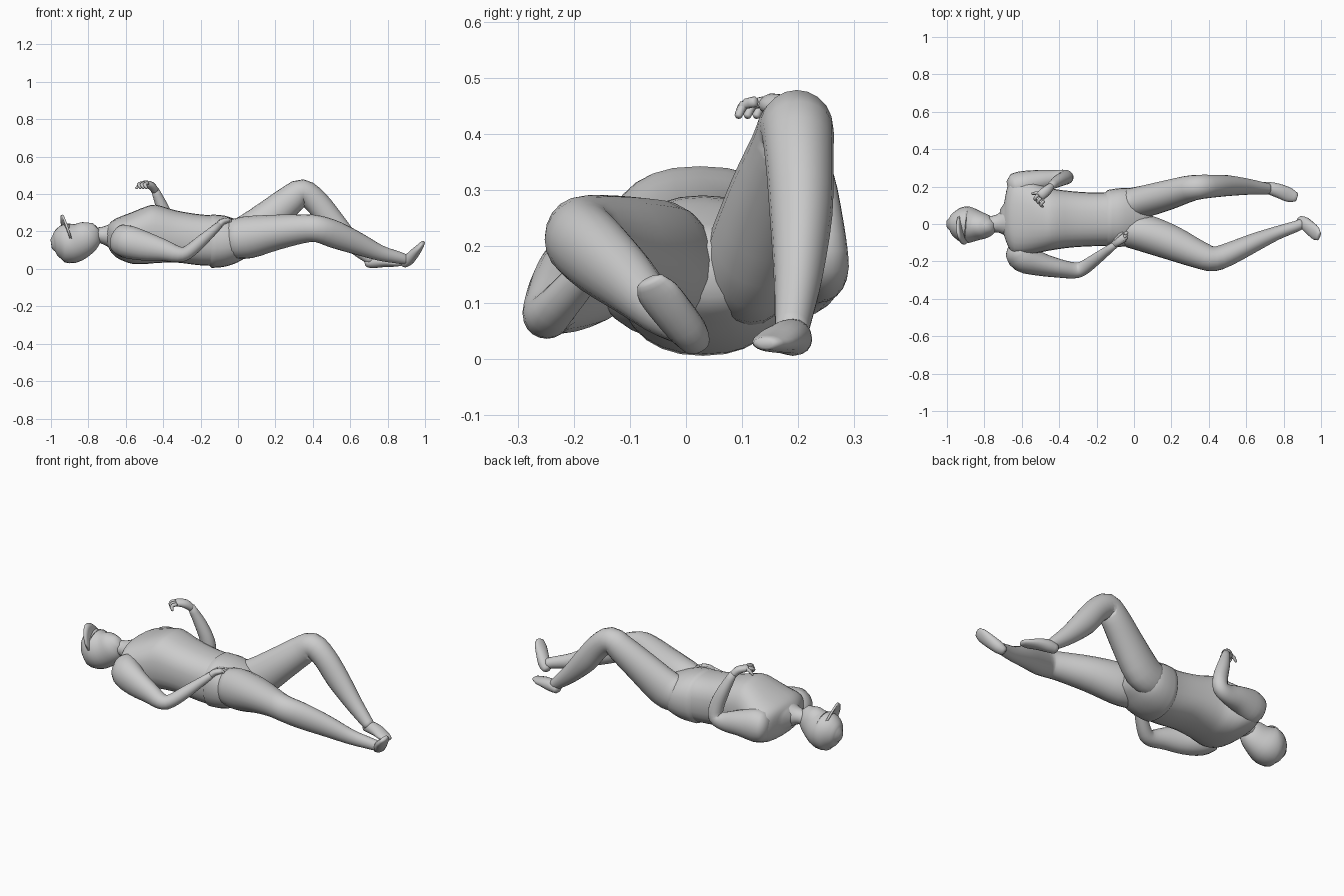
import bpy, bmesh, math
from mathutils import Vector

SIDES, STEPS = 20, 3


def finish(bm, name):
    bmesh.ops.recalc_face_normals(bm, faces=bm.faces)
    me = bpy.data.meshes.new(name)
    bm.to_mesh(me)
    bm.free()
    ob = bpy.data.objects.new(name, me)
    bpy.context.collection.objects.link(ob)
    for p in me.polygons:
        p.use_smooth = True
    return ob


def spline(rows):
    """Catmull-Rom resampling of rows (x, y, z, side radius, up radius)."""
    v = [Vector(r) for r in rows]
    v = [v[0] * 2 - v[1]] + v + [v[-1] * 2 - v[-2]]
    out = []
    for i in range(1, len(v) - 2):
        a, b, c, d = v[i - 1:i + 3]
        for k in range(STEPS):
            t = k / STEPS
            out.append(0.5 * (2 * b + (c - a) * t + (2 * a - 5 * b + 4 * c - d) * t * t
                              + (3 * b - a - 3 * c + d) * t ** 3))
    return out + [v[-2]]


def loft(name, rows, sides=SIDES, power=1.0, upright=False):
    """Skin elliptical rings along a path, with rounded ends."""
    pts = spline(rows)
    rings = []
    for i, p in enumerate(pts):
        q, r = pts[max(i - 1, 0)], pts[min(i + 1, len(pts) - 1)]
        t = (Vector(r[:3]) - Vector(q[:3])).normalized()
        if upright:
            t = Vector((1, 0, 0))
        side = Vector((0, 1, 0))
        side = (side - t * side.dot(t)).normalized()
        rings.append((Vector(p[:3]), t, side, t.cross(side), abs(p[3]), abs(p[4])))

    def tip(ring, sign):
        c, t, s, u, a, b = ring
        return (c + t * sign * 0.4 * min(a, b), t, s, u, a * 0.6, b * 0.6)
    rings = [tip(rings[0], -1)] + rings + [tip(rings[-1], 1)]
    bm = bmesh.new()
    loops = []
    for c, t, s, u, a, b in rings:
        loop = []
        for k in range(sides):
            w = 2 * math.pi * k / sides
            cx, sx = math.cos(w), math.sin(w)
            cx = math.copysign(abs(cx) ** power, cx)
            sx = math.copysign(abs(sx) ** power, sx)
            loop.append(bm.verts.new(c + s * cx * a + u * sx * b))
        loops.append(loop)
    for A, B in zip(loops, loops[1:]):
        for k in range(sides):
            n = (k + 1) % sides
            bm.faces.new((A[k], A[n], B[n], B[k]))
    bm.faces.new(loops[0])
    bm.faces.new(loops[-1])
    return finish(bm, name)


# Torso with broad shoulders, trousers and sloping neck
loft("torso", [(-.695, .025, .175, .085, .055), (-.675, .045, .17, .16, .085),
               (-.64, .045, .165, .21, .11), (-.57, .04, .165, .205, .137),
               (-.50, .03, .178, .182, .152), (-.44, .025, .187, .165, .156),
               (-.33, .025, .173, .15, .139), (-.20, .025, .155, .143, .136),
               (-.08, .03, .15, .145, .133)], 28, .82, True)
loft("trouser_waist", [(-.14, .03, .148, .152, .143), (-.07, .035, .148, .157, .136),
                       (.0, .04, .148, .145, .112), (.07, .045, .155, .09, .075)], 28, .88, True)
loft("neck", [(-.67, .017, .175, .09, .072), (-.715, .008, .178, .057, .05),
              (-.75, 0, .18, .045, .042), (-.82, -.01, .17, .05, .05)], upright=True)

# Head from crown to chin
loft("head", [(-.985, .0, .135, .035, .042), (-.97, .0, .137, .06, .07),
              (-.93, -.002, .14, .09, .1), (-.885, -.005, .138, .098, .107),
              (-.83, -.01, .16, .077, .093), (-.79, -.014, .193, .06, .076),
              (-.767, -.016, .215, .036, .045)], 24)

# Curved cap brim standing up off the forehead
bm = bmesh.new()
rows = []
N = 14
for i in range(N + 1):
    f = i / N
    arch = math.sin(math.pi * f)
    root = Vector((-.93, .065, .19)).lerp(Vector((-.89, -.095, .15)), f)
    root += Vector((-.008, .0, .045)) * arch
    reach = Vector((-.022, -.045, .072)) * arch ** .35
    rows.append([bm.verts.new(root + reach * k / 3) for k in range(4)])
for A, B in zip(rows, rows[1:]):
    for k in range(3):
        bm.faces.new((A[k], A[k + 1], B[k + 1], B[k]))
bmesh.ops.remove_doubles(bm, verts=bm.verts, dist=.0005)
brim = finish(bm, "cap_brim")
mod = brim.modifiers.new("thickness", 'SOLIDIFY')
mod.thickness, mod.offset = .012, 0

# Arms: left one raised at the elbow, right one resting on the hip
loft("left_arm", [(-.64, .195, .165, .075, .085), (-.59, .208, .168, .076, .092),
                  (-.50, .23, .165, .06, .07), (-.42, .243, .157, .046, .053),
                  (-.368, .25, .175, .04, .042), (-.372, .245, .24, .036, .04),
                  (-.405, .23, .33, .032, .033), (-.445, .203, .425, .019, .021)])
loft("right_arm", [(-.63, -.135, .16, .065, .08), (-.59, -.18, .145, .08, .088),
                   (-.50, -.215, .122, .063, .078), (-.40, -.237, .1, .05, .058),
                   (-.32, -.248, .078, .043, .043), (-.27, -.235, .088, .038, .036),
                   (-.20, -.185, .145, .031, .032), (-.10, -.11, .235, .018, .019)])

# Hands with curled fingers
loft("left_palm", [(-.44, .205, .415, .018, .02), (-.465, .18, .445, .027, .022),
                   (-.5, .15, .455, .027, .018)], 12)
loft("right_palm", [(-.11, -.115, .225, .017, .017), (-.085, -.09, .25, .025, .018),
                    (-.055, -.07, .26, .025, .014)], 12)
for i in range(3):
    d = i * .016
    loft("left_finger", [(-.515 + d, .155 - d, .458, .009, .01), (-.53 + d, .135 - d, .452, .009, .01),
                         (-.52 + d, .125 - d, .432, .007, .007)], 8)
    loft("right_finger", [(-.06 + d * .4, -.085 + d, .265, .009, .009),
                          (-.042 + d * .2, -.075 + d, .258, .008, .008),
                          (-.045, -.07 + d, .235, .007, .007)], 8)
loft("left_index", [(-.495, .165, .46, .01, .01), (-.525, .165, .45, .009, .009),
                    (-.545, .162, .43, .006, .006)], 8)
loft("right_thumb", [(-.1, -.085, .25, .009, .009), (-.08, -.06, .262, .009, .009),
                     (-.062, -.045, .265, .006, .006)], 8)

# Legs: left knee raised, right leg turned out
loft("left_leg", [(-.03, .11, .155, .08, .1), (.05, .12, .18, .085, .108),
                  (.18, .155, .285, .08, .092), (.28, .185, .368, .072, .08),
                  (.345, .197, .41, .066, .069), (.42, .202, .357, .061, .066),
                  (.50, .205, .257, .056, .066), (.60, .2, .15, .044, .05),
                  (.68, .192, .078, .034, .037), (.715, .188, .05, .03, .03)])
loft("right_leg", [(-.03, -.035, .16, .09, .105), (.06, -.05, .17, .1, .113),
                   (.20, -.1, .195, .093, .095), (.35, -.165, .215, .074, .077),
                   (.43, -.186, .213, .066, .072), (.52, -.155, .183, .06, .073),
                   (.64, -.1, .135, .05, .06), (.76, -.05, .085, .037, .042),
                   (.86, -.015, .06, .03, .032), (.895, .0, .05, .028, .028)])

# Feet from heel to toe
loft("left_foot", [(.69, .197, .032, .028, .026), (.73, .19, .038, .034, .033),
                   (.78, .175, .037, .038, .028), (.83, .155, .03, .038, .019),
                   (.868, .143, .027, .024, .012)], 16)
loft("right_foot", [(.885, .018, .026, .026, .022), (.91, .005, .047, .034, .03),
                    (.945, -.025, .085, .038, .026), (.972, -.05, .117, .038, .018),
                    (.987, -.064, .138, .026, .012)], 16)
